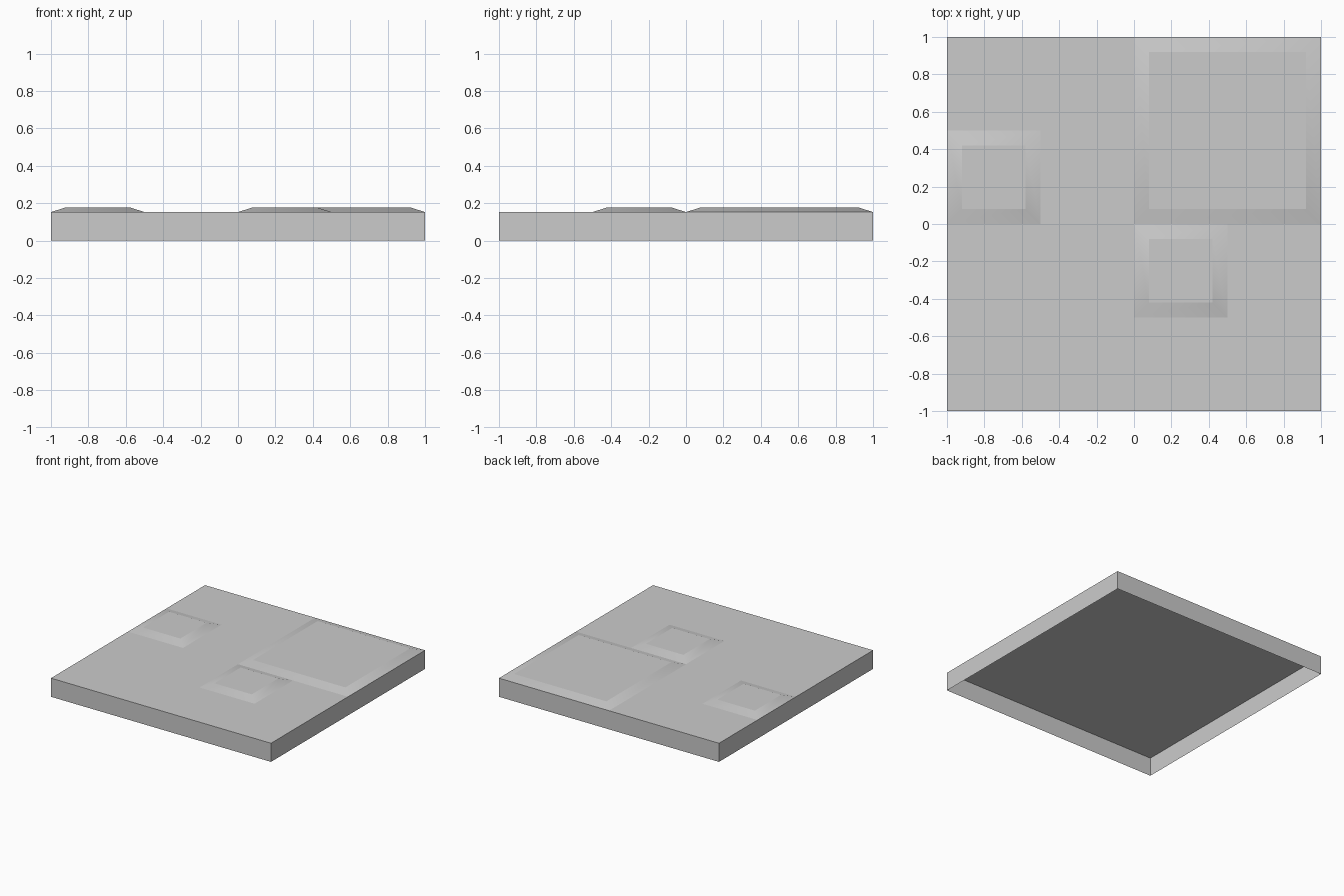
import bpy
import bmesh

if "Cube" in bpy.data.objects:
    bpy.data.objects.remove(bpy.data.objects["Cube"], do_unlink=True)

BASE_TOP = 0.153
PAD_TOP = 0.178
BEVEL = 0.08

grey = bpy.data.materials.new("plain grey")
grey.use_nodes = True
colour = (0.6, 0.6, 0.6, 1.0)
grey.diffuse_color = colour
grey.node_tree.nodes["Principled BSDF"].inputs["Base Color"].default_value = colour


def finish(bm, name):
    mesh = bpy.data.meshes.new(name)
    bm.to_mesh(mesh)
    bm.free()
    mesh.materials.append(grey)
    obj = bpy.data.objects.new(name, mesh)
    bpy.context.collection.objects.link(obj)
    return obj


def square_ring(bm, x, y, size, z, inset=0.0):
    a, b = inset, size - inset
    return [bm.verts.new((x + u, y + v, z)) for u, v in ((a, a), (b, a), (b, b), (a, b))]


def bridge(bm, lower, upper):
    return [bm.faces.new((lower[i], lower[(i + 1) % 4], upper[(i + 1) % 4], upper[i]))
            for i in range(4)]


# Hollow tray-like slab: thin walls and a top, open underneath
bm = bmesh.new()
foot = square_ring(bm, -1, -1, 2, 0)
rim = square_ring(bm, -1, -1, 2, BASE_TOP)
bridge(bm, foot, rim)
bm.faces.new(rim)
finish(bm, "base_slab")


# Raised pad: softly shaded sloping sides around a crisp flat top
def raised_pad(name, x, y, size):
    bm = bmesh.new()
    lower = square_ring(bm, x, y, size, BASE_TOP)
    upper = square_ring(bm, x, y, size, PAD_TOP, BEVEL)
    for face in bridge(bm, lower, upper):
        face.smooth = True
    top = bm.faces.new(upper)
    for edge in top.edges:
        edge.smooth = False
    finish(bm, name)


raised_pad("large_pad", 0, 0, 1)
raised_pad("front_pad", 0, -0.5, 0.5)
raised_pad("side_pad", -1, 0, 0.5)
